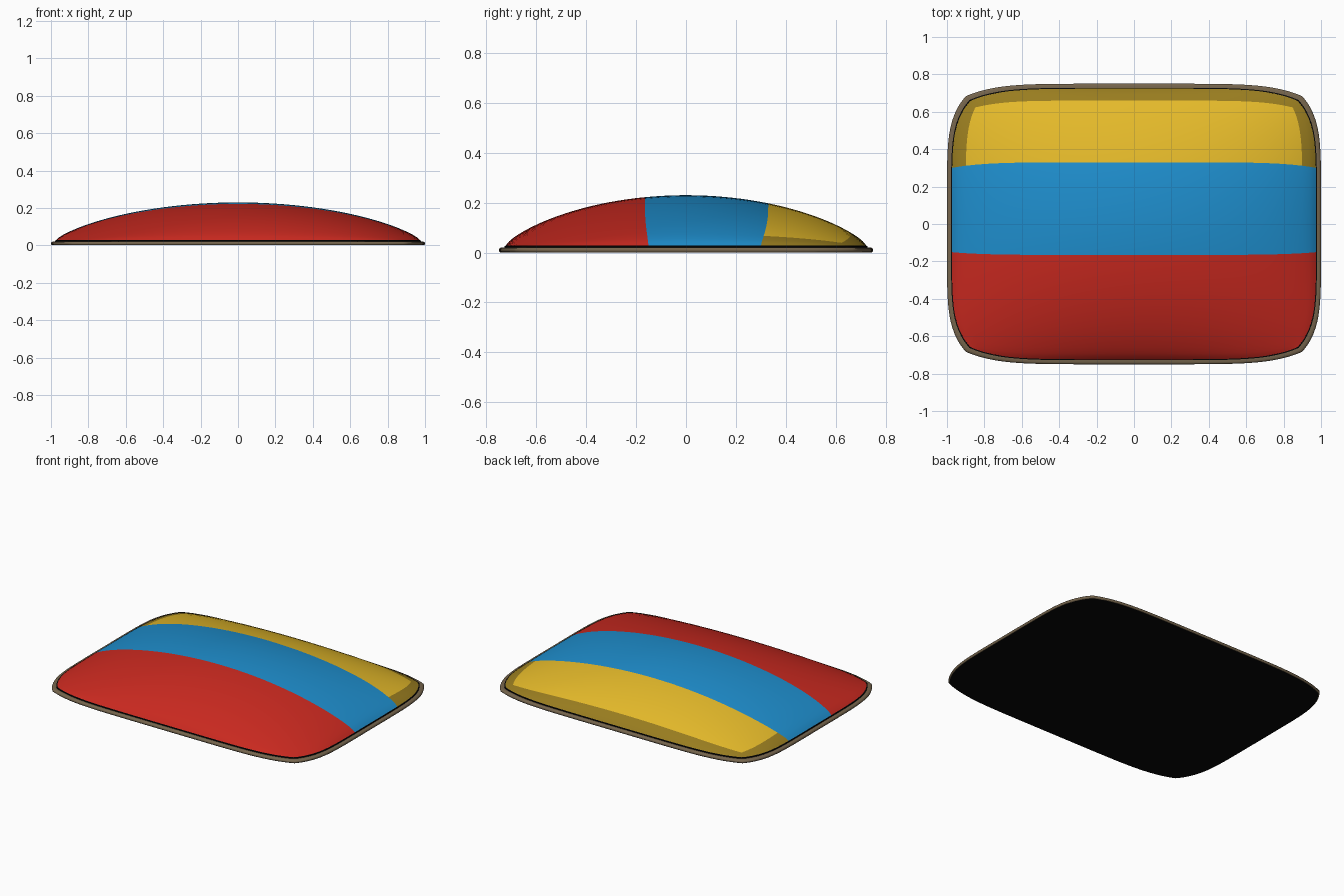
import bpy
import bmesh

cube = bpy.data.objects.get("Cube")
if cube:
    bpy.data.objects.remove(cube, do_unlink=True)


def material(name, rgb):
    m = bpy.data.materials.new(name)
    m.use_nodes = True
    m.diffuse_color = (*rgb, 1)
    m.node_tree.nodes["Principled BSDF"].inputs["Base Color"].default_value = (*rgb, 1)
    return m


RED = material("red", (0.59, 0.022, 0.014))
BLUE = material("blue", (0.013, 0.27, 0.61))
YELLOW = material("yellow", (0.78, 0.49, 0.023))
OCHRE = material("dark yellow", (0.32, 0.205, 0.014))
TAUPE = material("taupe", (0.18, 0.13, 0.073))
BLACK = material("black", (0.002, 0.002, 0.002))

A, B = 0.975, 0.725                      # half size of the dome
BAND_FRONT, BAND_BACK = -0.228, 0.455    # colour limits along the depth
EDGE_U, EDGE_V = 0.923, 0.91             # inner limits of the dark margin


def place(u, v, out=0.0):
    """Map the unit square to the rounded rectangle."""
    return (A + out) * u * (1 - 0.10 * v**6), (B + out) * v * (1 - 0.09 * u**6)


def bulge(u, v):
    return max(0.0, (1 - u * u) * (1 - v * v)) ** 0.75


def divide(stops, step=0.05):
    """Grid lines that pass exactly through every stop."""
    lines = [stops[0]]
    for a, b in zip(stops, stops[1:]):
        n = max(4, round((b - a) / step))
        lines += [a + (b - a) * i / n for i in range(1, n + 1)]
    return lines


US = divide([-1, -EDGE_U, 0, EDGE_U, 1])
VS = divide([-1, -EDGE_V, BAND_FRONT, BAND_BACK, EDGE_V, 1])
OUTLINE = ([(u, -1) for u in US[:-1]] + [(1, v) for v in VS[:-1]]
           + [(u, 1) for u in US[:0:-1]] + [(-1, v) for v in VS[:0:-1]])


def finish(name, bm, mats, angle):
    mesh = bpy.data.meshes.new(name)
    bm.to_mesh(mesh)
    bm.free()
    for m in mats:
        mesh.materials.append(m)
    ob = bpy.data.objects.new(name, mesh)
    bpy.context.collection.objects.link(ob)
    bpy.ops.object.select_all(action="DESELECT")
    ob.select_set(True)
    bpy.context.view_layer.objects.active = ob
    bpy.ops.object.shade_smooth_by_angle(angle=angle)


def stripes(u, v):
    if v < BAND_FRONT:
        return 0
    if v < BAND_BACK:
        return 1
    return 3 if abs(u) > EDGE_U or v > EDGE_V else 2


def dome(name, base, height, mats):
    bm = bmesh.new()
    grid = [[bm.verts.new((*place(u, v), base + height * bulge(u, v)))
             for u in US] for v in VS]
    for j in range(len(VS) - 1):
        for i in range(len(US) - 1):
            f = bm.faces.new((grid[j][i], grid[j][i + 1], grid[j + 1][i + 1], grid[j + 1][i]))
            f.material_index = stripes((US[i] + US[i + 1]) / 2, (VS[j] + VS[j + 1]) / 2)
    finish(name, bm, mats, 1.2)


def plate(name, out, z, mat):
    """A flat downward face inside the outline."""
    bm = bmesh.new()
    bm.faces.new([bm.verts.new((*place(u, v, out), z)) for u, v in reversed(OUTLINE)])
    finish(name, bm, [mat], 0.5)


def band(name, section, mat):
    """Sweep a closed section of (outset, height) around the outline."""
    bm = bmesh.new()
    rings = [[bm.verts.new((*place(u, v, out), z)) for out, z in section] for u, v in OUTLINE]
    n = len(section)
    for k, ring in enumerate(rings):
        nxt = rings[(k + 1) % len(rings)]
        for s in range(n):
            t = (s + 1) % n
            bm.faces.new((ring[s], nxt[s], nxt[t], ring[t]))
    bmesh.ops.recalc_face_normals(bm, faces=bm.faces)
    finish(name, bm, [mat], 0.8)


# Striped dome on a flat dark base
dome("dome", 0.026, 0.204, [RED, BLUE, YELLOW, OCHRE])
plate("base", 0.019, 0.0, BLACK)

# Edging around the base, with a thin dark seam below the dome
band("rim", [(0.0, 0.021), (0.014, 0.021), (0.022, 0.018), (0.025, 0.012),
             (0.024, 0.005), (0.02, 0.001), (0.0, 0.003)], TAUPE)
band("seam", [(-0.004, 0.018), (0.003, 0.018), (0.003, 0.026), (-0.002, 0.028)], BLACK)
